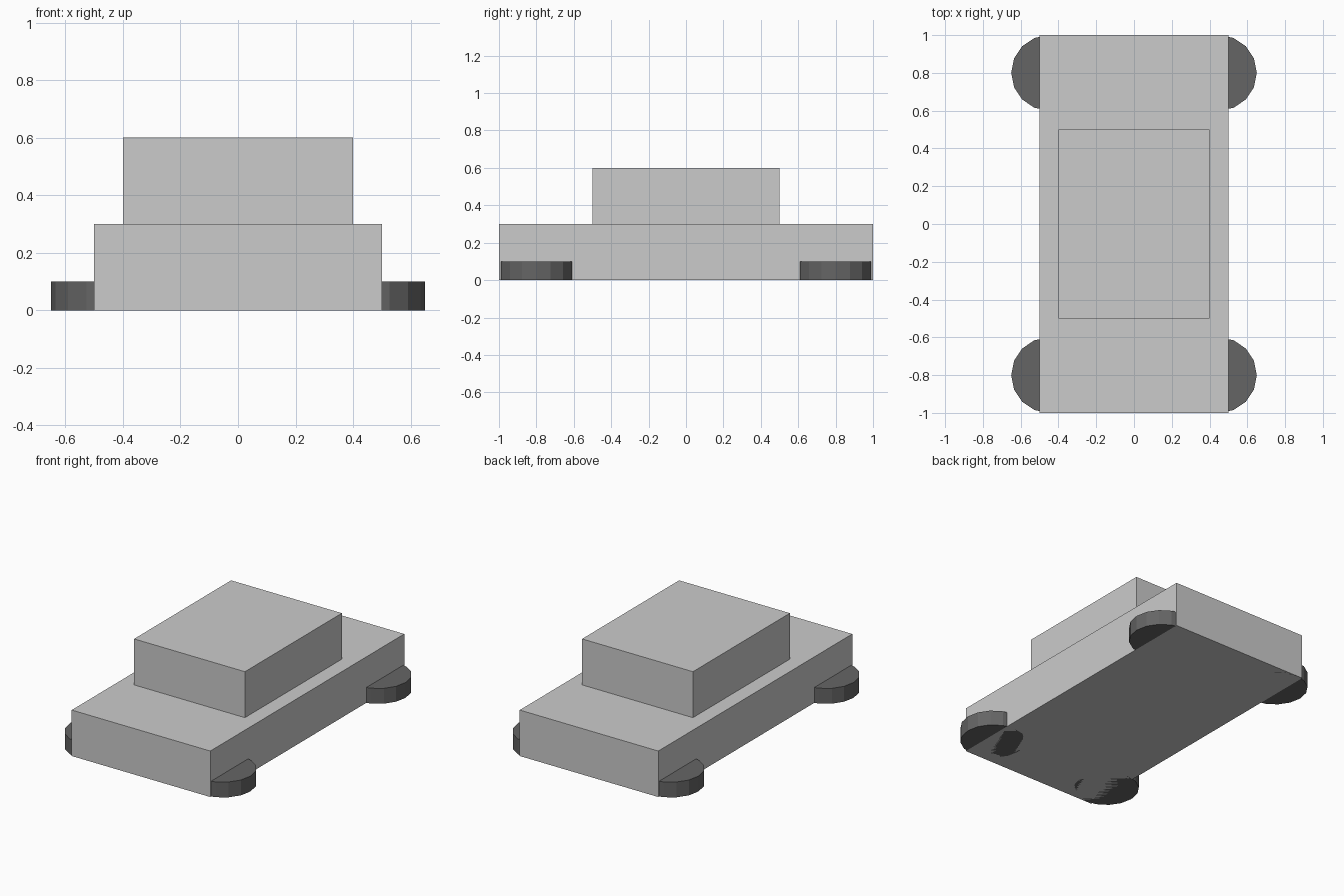
import bpy

if "Cube" in bpy.data.objects:
    bpy.data.objects.remove(bpy.data.objects["Cube"])

# Dark rubber colour for the wheels
rubber = bpy.data.materials.new("rubber")
rubber.diffuse_color = (0.13, 0.13, 0.13, 1)
rubber.use_nodes = True
rubber.node_tree.nodes["Principled BSDF"].inputs["Base Color"].default_value = rubber.diffuse_color


def box(name, size, z_bottom):
    """Box centred on x and y, standing on z_bottom."""
    bpy.ops.mesh.primitive_cube_add(size=1, location=(0, 0, z_bottom + size[2] / 2))
    ob = bpy.context.object
    ob.name = name
    ob.scale = size
    bpy.ops.object.transform_apply(location=False, rotation=False, scale=True)
    return ob


def wheel(name, x, y):
    """Flat-lying 16-sided disc resting on the ground."""
    bpy.ops.mesh.primitive_cylinder_add(vertices=16, radius=0.2, depth=0.1,
                                        location=(x, y, 0.05))
    ob = bpy.context.object
    ob.name = name
    ob.data.materials.append(rubber)
    return ob


# Lower body and cabin
box("car_body", (1.0, 2.0, 0.3), 0.0)
box("cabin", (0.8, 1.0, 0.3), 0.3)

# Four wheels at the corners
for end, y in (("front", -0.8), ("rear", 0.8)):
    for side, x in (("left", -0.45), ("right", 0.45)):
        wheel(f"{end}_{side}_wheel", x, y)
